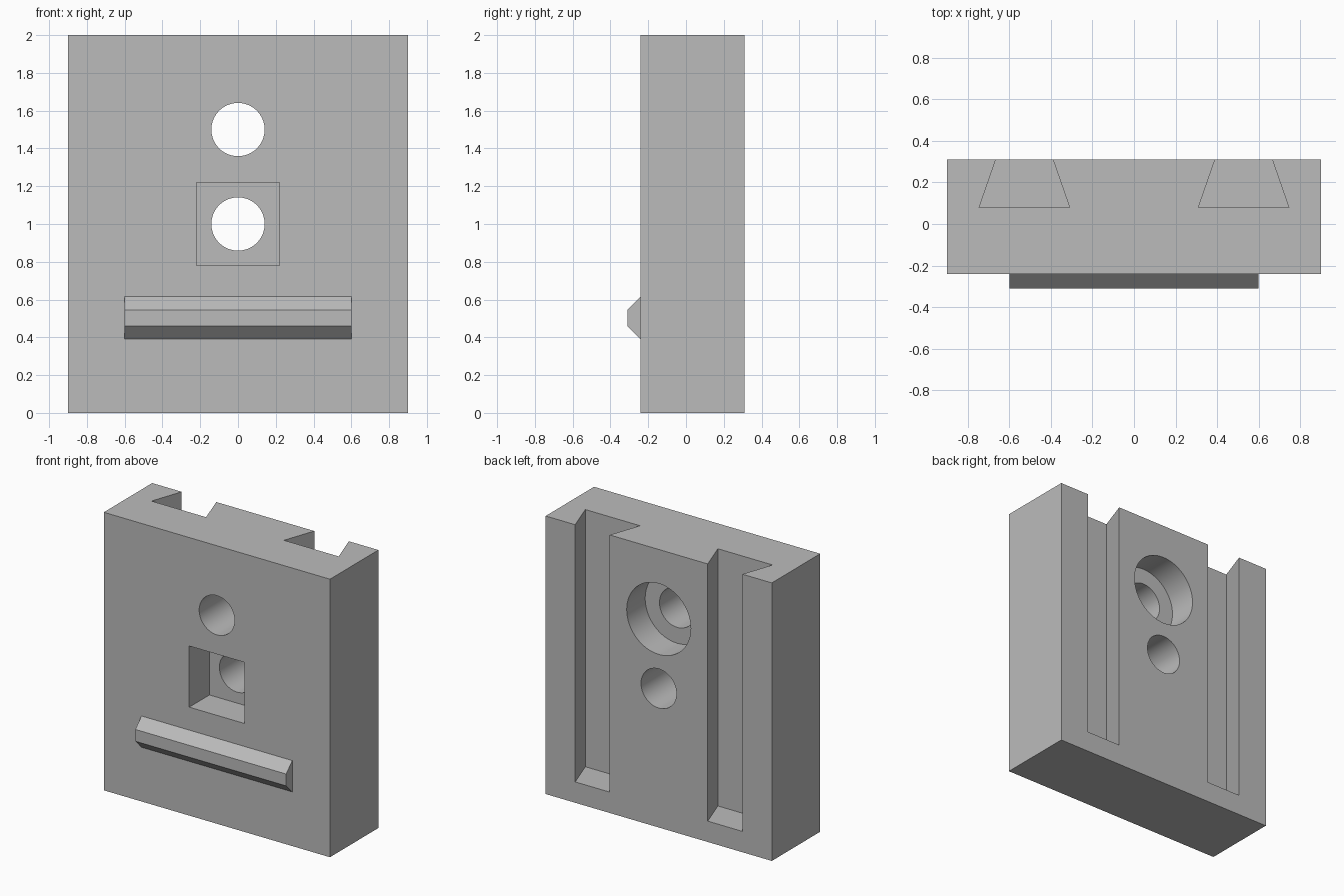
import bpy
import math
from mathutils import Matrix, Vector

default_cube = bpy.data.objects.get("Cube")
if default_cube:
    bpy.data.objects.remove(default_cube, do_unlink=True)

WIDTH, HEIGHT = 1.8, 2.0
FRONT, BACK = -0.24, 0.31
HOLE_RADIUS = 0.141
OVER = 0.1  # how far cutters overshoot the surface

grey = bpy.data.materials.new("plain grey")
grey.use_nodes = True
colour = (0.5, 0.5, 0.5, 1)
grey.diffuse_color = colour
grey.node_tree.nodes["Principled BSDF"].inputs["Base Color"].default_value = colour


def prism(name, outline, offset):
    """Extrude a closed outline of 3D points along an offset."""
    n = len(outline)
    base = [Vector(p) for p in outline]
    verts = base + [p + Vector(offset) for p in base]
    faces = [list(range(n)), list(range(n, 2 * n))]
    faces += [[i, (i + 1) % n, (i + 1) % n + n, i + n] for i in range(n)]
    mesh = bpy.data.meshes.new(name)
    mesh.from_pydata(verts, [], faces)
    obj = bpy.data.objects.new(name, mesh)
    bpy.context.collection.objects.link(obj)
    bpy.context.view_layer.objects.active = obj
    bpy.ops.object.select_all(action="DESELECT")
    obj.select_set(True)
    bpy.ops.object.mode_set(mode="EDIT")
    bpy.ops.mesh.select_all(action="SELECT")
    bpy.ops.mesh.normals_make_consistent(inside=False)
    bpy.ops.object.mode_set(mode="OBJECT")
    mesh.materials.append(grey)
    return obj


def box(name, x, y0, y1, z0, z1):
    return prism(name, [(-x, y0, z0), (x, y0, z0), (x, y0, z1), (-x, y0, z1)],
                 (0, y1 - y0, 0))


def bore(name, radius, y0, y1, z):
    """Round cutter running front to back."""
    steps = 64
    ring = [(radius * math.cos(a), y0, z + radius * math.sin(a))
            for a in (math.tau * i / steps for i in range(steps))]
    return prism(name, ring, (0, y1 - y0, 0))


def cut(target, cutter):
    cutter.hide_render = True
    mod = target.modifiers.new("cut", "BOOLEAN")
    mod.operation, mod.solver, mod.object = "DIFFERENCE", "EXACT", cutter
    bpy.context.view_layer.objects.active = target
    bpy.ops.object.modifier_apply(modifier=mod.name)
    bpy.data.objects.remove(cutter, do_unlink=True)


# Main block
block = box("mounting_block", WIDTH / 2, FRONT, BACK, 0, HEIGHT)

# Two dovetail slots in the back, open at the top
slot_floor, slot_bottom = 0.08, 0.15
flare = 0.08 / (BACK - slot_floor) * OVER
for side in (-1, 1):
    section = [(0.31, slot_floor), (0.745, slot_floor),
               (0.665 - flare, BACK + OVER), (0.39 + flare, BACK + OVER)]
    cut(block, prism("slot_cutter", [(side * x, y, slot_bottom) for x, y in section],
                     (0, 0, HEIGHT + OVER - slot_bottom)))

# Through holes, rear counterbore and square front pocket
for z in (1.0, 1.5):
    cut(block, bore("hole_cutter", HOLE_RADIUS, FRONT - OVER, BACK + OVER, z))
cut(block, bore("counterbore_cutter", 0.255, BACK - 0.21, BACK + OVER, 1.5))
cut(block, box("pocket_cutter", 0.22, FRONT - OVER, FRONT + 0.23, 0.78, 1.22))

# Chamfered ledge across the front
ledge_profile = [(FRONT, 0.39), (-0.31, 0.46), (-0.31, 0.545), (FRONT, 0.615)]
ledge = prism("front_ledge", [(-0.6, y, z) for y, z in ledge_profile], (1.2, 0, 0))

# Round bores smooth, all other edges crisp
bpy.ops.object.select_all(action="DESELECT")
block.select_set(True)
bpy.context.view_layer.objects.active = block
bpy.ops.object.shade_smooth_by_angle(angle=math.radians(30))
